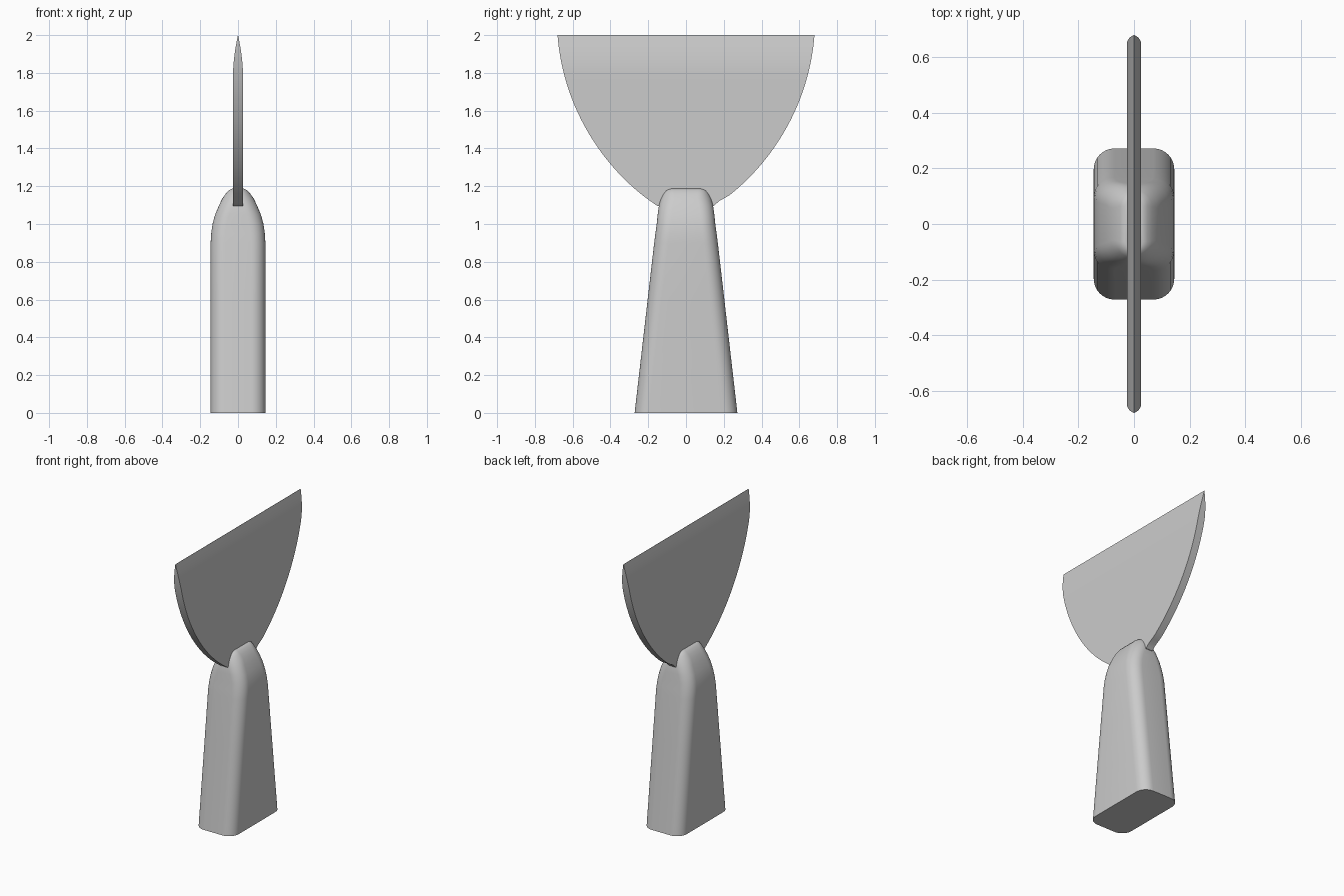
import bpy, bmesh, math
from mathutils import Vector
from mathutils.geometry import interpolate_bezier

cube = bpy.data.objects.get("Cube")
if cube:
    bpy.data.objects.remove(cube, do_unlink=True)

grey = bpy.data.materials.new("plain grey")
grey.use_nodes = True
colour = (0.6, 0.6, 0.6, 1)
grey.diffuse_color = colour
grey.node_tree.nodes["Principled BSDF"].inputs["Base Color"].default_value = colour


def loft(name, loops):
    """Skin a stack of matching closed loops and cap both ends."""
    bm = bmesh.new()
    rings = [[bm.verts.new(p) for p in loop] for loop in loops]
    count = len(rings[0])
    for low, high in zip(rings, rings[1:]):
        for i in range(count):
            j = (i + 1) % count
            bm.faces.new((low[i], low[j], high[j], high[i]))
    bm.faces.new(rings[0][::-1])
    bm.faces.new(rings[-1])
    bmesh.ops.remove_doubles(bm, verts=bm.verts, dist=1e-5)
    bmesh.ops.recalc_face_normals(bm, faces=bm.faces)
    mesh = bpy.data.meshes.new(name)
    bm.to_mesh(mesh)
    bm.free()
    mesh.materials.append(grey)
    obj = bpy.data.objects.new(name, mesh)
    bpy.context.collection.objects.link(obj)
    bpy.ops.object.select_all(action='DESELECT')
    obj.select_set(True)
    bpy.context.view_layer.objects.active = obj
    bpy.ops.object.shade_smooth_by_angle(angle=math.radians(35))
    return obj


def rounded_rectangle(hx, hy, z, radius=0.075, steps=8):
    r = min(radius, hx * 0.95, hy)
    points = []
    for quarter, (sx, sy) in enumerate(((1, 1), (-1, 1), (-1, -1), (1, -1))):
        for k in range(steps + 1):
            a = (quarter + k / steps) * math.pi / 2
            points.append((sx * (hx - r) + r * math.cos(a),
                           sy * (hy - r) + r * math.sin(a), z))
    return points


# Handle: tapering rounded block with an arched shoulder
handle_loops = [rounded_rectangle(0.145, 0.272 - 0.115 * z, z)
                for z in (0, 0.3, 0.6, 0.9)]
for hx, hy, z in ((0.142, 0.162, 0.95), (0.135, 0.155, 1.0),
                  (0.121, 0.150, 1.05), (0.100, 0.143, 1.1),
                  (0.083, 0.134, 1.135), (0.065, 0.122, 1.16),
                  (0.048, 0.110, 1.178), (0.032, 0.092, 1.187)):
    handle_loops.append(rounded_rectangle(hx, hy, z))
loft("handle", handle_loops)

# Blade: flared plate ground to an edge along the top
outline = interpolate_bezier(Vector((0.15, 1.095)), Vector((0.42, 1.27)),
                             Vector((0.65, 1.6)), Vector((0.68, 2.0)), 40)
blade_loops = []
for y, z in outline:
    bevel = max(0, (z - 1.8) / 0.2)
    x = 0.026 * (1 - bevel ** 1.7)
    back = y - max(0, 0.015 - abs(z - 1.12) * 0.5)
    blade_loops.append([(x, -y, z), (x, back, z), (-x, back, z), (-x, -y, z)])

# The sharp top edge closes on itself, so trim it to a hairline
y, z = outline[-1]
blade_loops[-1] = [(s * 0.0005, e * y, z)
                   for s, e in ((1, -1), (1, 1), (-1, 1), (-1, -1))]
loft("blade", blade_loops)
